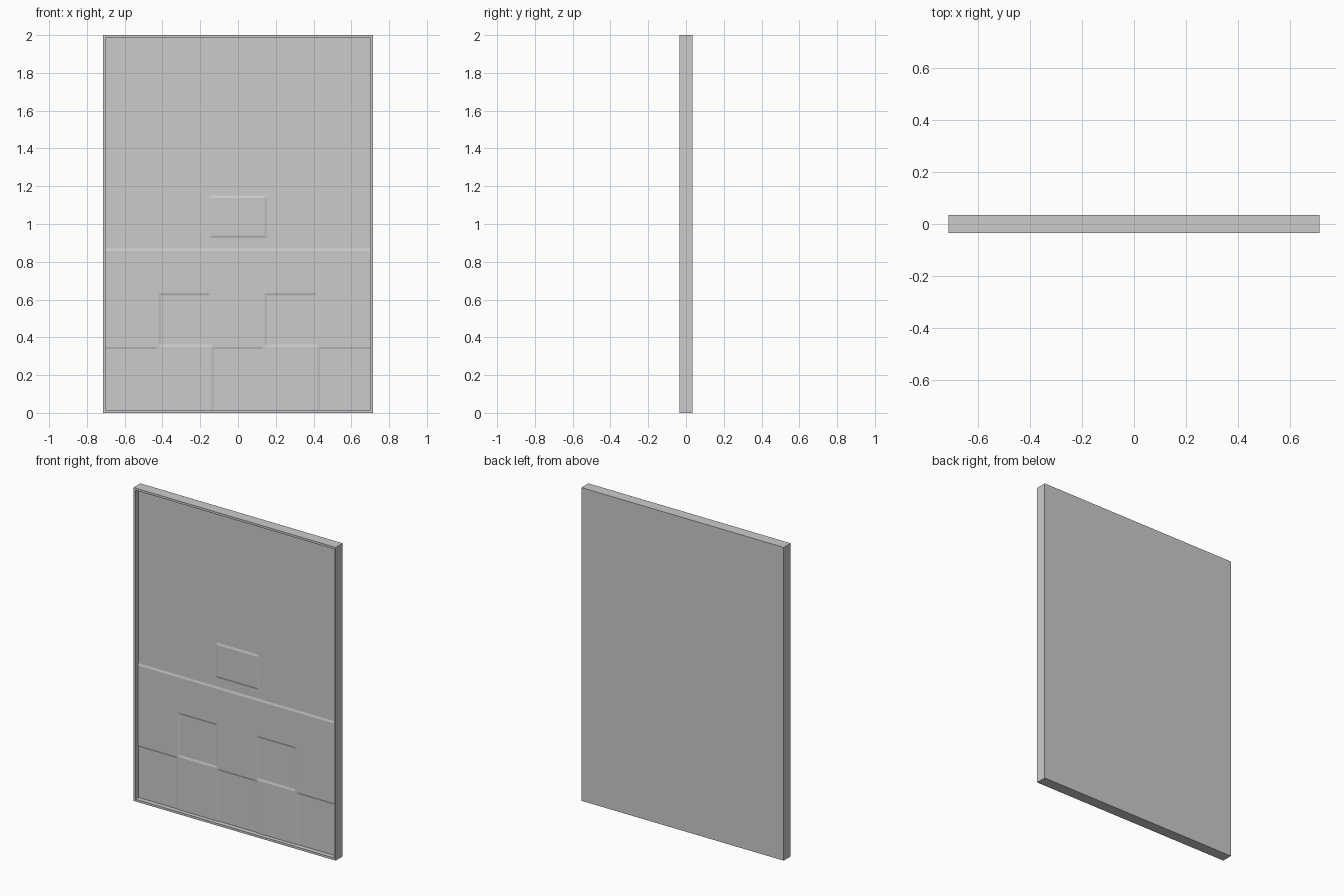
import bpy, bmesh

if "Cube" in bpy.data.objects:
    bpy.data.objects.remove(bpy.data.objects["Cube"])

W, H, T = 0.715, 2.0, 0.035      # half width, height, half thickness
RIM, FLOOR = 0.014, -0.005       # rim width, y of the recessed face
SLOPE, RISE = 0.013, 0.004       # relief edge width and height


def make_object(name, bm):
    bmesh.ops.recalc_face_normals(bm, faces=bm.faces)
    mesh = bpy.data.meshes.new(name)
    bm.to_mesh(mesh)
    bm.free()
    obj = bpy.data.objects.new(name, mesh)
    bpy.context.collection.objects.link(obj)
    return obj


# Tray: slab with a thin raised rim, open where the relief face sits
bm = bmesh.new()
bmesh.ops.create_cube(bm, size=1)
for v in bm.verts:
    v.co = (v.co.x * 2 * W, v.co.y * 2 * T, (v.co.z + 0.5) * H)
front = min(bm.faces, key=lambda f: f.calc_center_median().y)
bmesh.ops.inset_region(bm, faces=[front], thickness=RIM, use_even_offset=True)
out = bmesh.ops.extrude_face_region(bm, geom=[front])
for v in [g for g in out["geom"] if isinstance(g, bmesh.types.BMVert)]:
    v.co.y = FLOOR
floor = [g for g in out["geom"] if isinstance(g, bmesh.types.BMFace)]
bmesh.ops.delete(bm, geom=floor + ([front] if front.is_valid else []),
                 context='FACES_ONLY')
make_object("framed_slab", bm)

# Relief face: raised areas as (x0, x1, z0, z1)
E = W - RIM
cols = [-E, -0.42, -0.14, 0.14, 0.42, E]
raised = [(-E, E, 0.635, 0.858), (-0.14, 0.14, 0.94, 1.138)]
raised += [(cols[i], cols[i + 1], 0.35, 0.635) for i in (0, 2, 4)]
raised += [(cols[i], cols[i + 1], RIM, 0.35) for i in (1, 3)]


def breaks(edges, lo, hi):
    pts = {lo, hi}
    for e in edges:
        pts.update((round(e - SLOPE, 4), e, round(e + SLOPE, 4)))
    return sorted(p for p in pts if lo <= p <= hi)


def height(x, z):
    return RISE if any(a <= x <= b and c <= z <= d for a, b, c, d in raised) else 0


xs = breaks(cols[1:-1], -E, E)
zs = breaks([0.35, 0.635, 0.858, 0.94, 1.138], RIM, H - RIM)
bm = bmesh.new()
grid = [[bm.verts.new((x, FLOOR - height(x, z), z)) for x in xs] for z in zs]
for r0, r1 in zip(grid, grid[1:]):
    for i in range(len(xs) - 1):
        bm.faces.new((r0[i], r0[i + 1], r1[i + 1], r1[i]))
panel = make_object("relief_panel", bm)
# keep the open panel facing the front
if panel.data.polygons[0].normal.y > 0:
    panel.data.flip_normals()
